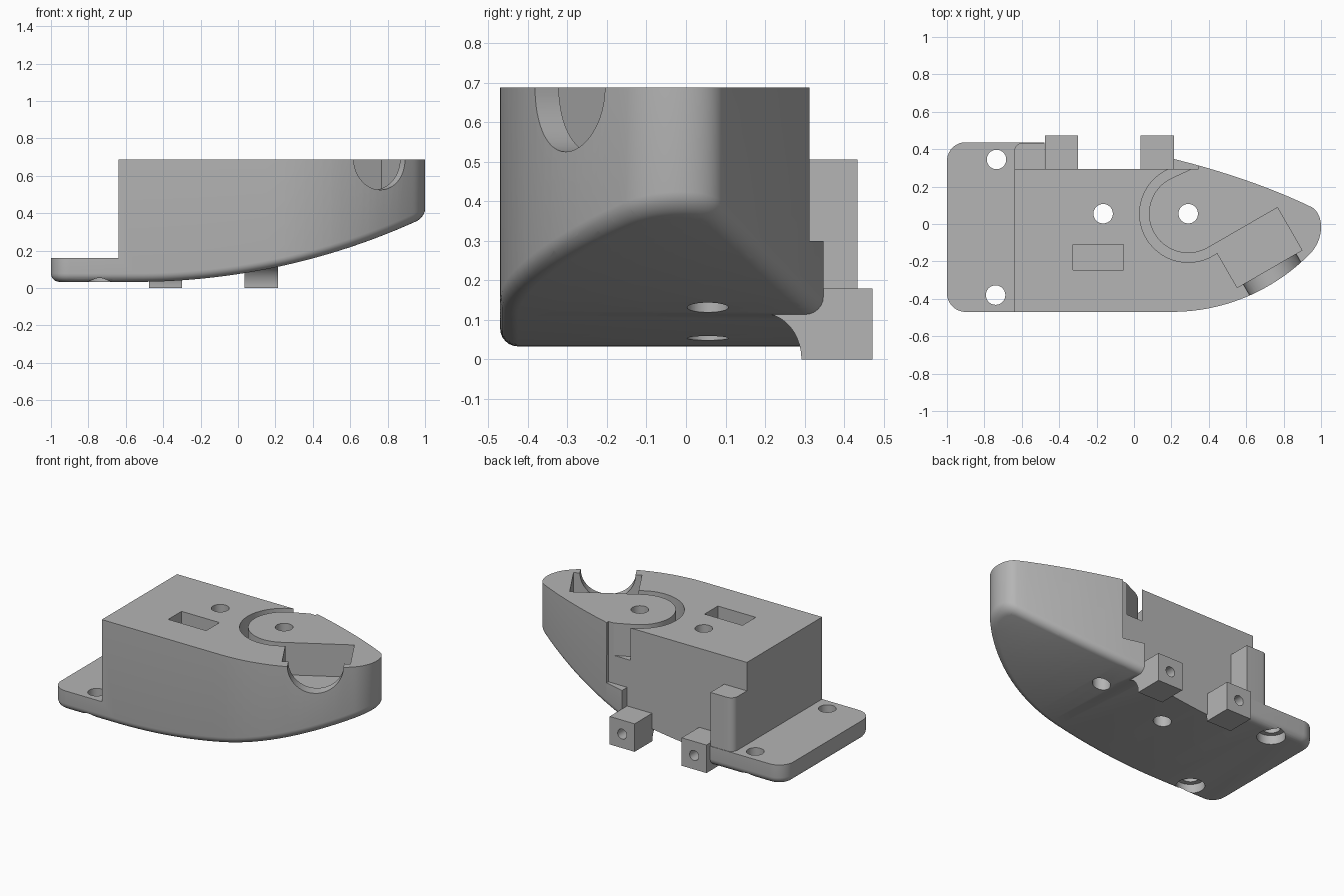
import bpy, bmesh
from math import sin, cos, pi, radians, sqrt
from mathutils import Vector, Matrix
from mathutils.geometry import interpolate_bezier

if "Cube" in bpy.data.objects:
    bpy.data.objects.remove(bpy.data.objects["Cube"])

grey = bpy.data.materials.new("plain grey")
grey.use_nodes = True
grey.diffuse_color = (0.46, 0.46, 0.46, 1)
grey.node_tree.nodes["Principled BSDF"].inputs["Base Color"].default_value = grey.diffuse_color

TOP = 0.688
FILLET = 0.045


def make(name, bm):
    bmesh.ops.recalc_face_normals(bm, faces=bm.faces)
    mesh = bpy.data.meshes.new(name)
    bm.to_mesh(mesh)
    bm.free()
    mesh.materials.append(grey)
    ob = bpy.data.objects.new(name, mesh)
    bpy.context.collection.objects.link(ob)
    return ob


def box(name, x0, x1, y0, y1, z0, z1):
    return prism(name, [(x0, y0), (x1, y0), (x1, y1), (x0, y1)], z0, z1)


def prism(name, pts, z0, z1, matrix=None):
    """Extrude a flat outline from z0 to z1."""
    bm = bmesh.new()
    face = bm.faces.new([bm.verts.new((x, y, z0)) for x, y in pts])
    new = bmesh.ops.extrude_face_region(bm, geom=[face])["geom"]
    bmesh.ops.translate(bm, vec=(0, 0, z1 - z0),
                        verts=[v for v in new if isinstance(v, bmesh.types.BMVert)])
    if matrix:
        bm.transform(matrix)
    return make(name, bm)


def cylinder(name, radius, depth, matrix):
    bm = bmesh.new()
    bmesh.ops.create_cone(bm, cap_ends=True, segments=48, radius1=radius,
                          radius2=radius, depth=depth, matrix=matrix)
    return make(name, bm)


def combine(target, other, operation="DIFFERENCE"):
    mod = target.modifiers.new(other.name, "BOOLEAN")
    mod.operation, mod.solver, mod.object = operation, "EXACT", other
    bpy.context.view_layer.objects.active = target
    bpy.ops.object.modifier_apply(modifier=mod.name)
    bpy.data.objects.remove(other)


def arc(cx, cy, r, a0, a1, n):
    steps = [radians(a0 + (a1 - a0) * i / n) for i in range(n + 1)]
    return [(cx + r * cos(a), cy + r * sin(a)) for a in steps]


def bezier(*pts):
    return [(p.x, p.y) for p in interpolate_bezier(*[Vector((x, y, 0)) for x, y in pts], 20)]


def inset(pts, d):
    """Move a counter-clockwise outline inward by d."""
    out = []
    for i, p in enumerate(pts):
        p, a, b = Vector(p), Vector(pts[i - 1]), Vector(pts[(i + 1) % len(pts)])
        e, f = (p - a).normalized(), (b - p).normalized()
        n = (Vector((-e.y, e.x)) + Vector((-f.y, f.x))).normalized()
        out.append(p + n * d / max(0.5, n.dot(Vector((-e.y, e.x)))))
    return out


def keel(x):
    """Height of the underside, flat at the flange and sweeping up to the nose."""
    d, r = max(0, x + 0.55), 3.65
    return 0.033 + r - sqrt(r * r - d * d)


# Hull: plan outline with a rounded lower edge
outline = (arc(-0.9, -0.37, 0.1, 180, 270, 10)
           + bezier((0.2, -0.47), (0.55, -0.47), (0.8, -0.3), (0.93, -0.17))
           + bezier((0.93, -0.17), (1.02, -0.09), (1.02, 0.05), (0.95, 0.09))[1:]
           + bezier((0.95, 0.09), (0.6, 0.26), (0.1, 0.4), (-0.3, 0.437))[1:]
           + arc(-0.9, 0.337, 0.1, 90, 180, 10))
bm = bmesh.new()
rings = []
for k in range(7):
    a = k * pi / 12
    rings.append([bm.verts.new((x, y, FILLET * (1 - cos(a))))
                  for x, y in inset(outline, FILLET * (1 - sin(a)))])
rings.append([bm.verts.new((x, y, TOP)) for x, y in outline])
n = len(outline)
for low, high in zip(rings, rings[1:]):
    for i in range(n):
        j = (i + 1) % n
        bm.faces.new((low[i], low[j], high[j], high[i]))
bm.faces.new(rings[0][::-1])
bm.faces.new(rings[-1])
for k in range(1, 32):
    bmesh.ops.bisect_plane(bm, geom=bm.verts[:] + bm.edges[:] + bm.faces[:], dist=1e-5,
                           plane_co=(-0.6 + k * 0.05, 0, 0), plane_no=(1, 0, 0))
for v in bm.verts:
    if v.co.z < TOP - 0.01:
        v.co.z += keel(v.co.x)
body = make("hull_body", bm)

# Flange step, rear recess and stepped rear corner
combine(body, box("flange_cut", -1.2, -0.64, -1, 1, 0.16, 1))
combine(body, box("post_cut", -0.7, -0.47, 0.295, 1, 0.16, 1))
combine(body, box("rear_cut", -0.478, 0.212, 0.295, 1, -1, 1))
combine(body, box("corner_cut", 0.2, 0.345, 0.295, 1, 0.3, 1))

# Curved groove around the centre hole, leading to the rear edge
cx, cy = 0.29, 0.055


def groove_side(r):
    pts = arc(cx, cy, r, 115, 300, 40)
    (x0, y0), (x1, y1) = pts[0], pts[-1]
    start = (x0 + 0.3 * cos(radians(25)), y0 + 0.3 * sin(radians(25)))
    end = (x1 + 0.1 * cos(radians(30)), y1 + 0.1 * sin(radians(30)))
    return [start] + pts + [end]


combine(body, prism("groove_cut", groove_side(0.26) + groove_side(0.21)[::-1], 0.48, 0.8))

# Angled pocket with a round opening through the side
turn = Matrix.Translation((0.725, -0.24, 0)) @ Matrix.Rotation(radians(30), 4, "Z")
combine(body, prism("pocket_cut", [(-0.2, 0), (0.2, 0), (0.2, 0.263), (-0.2, 0.263)],
                    0.48, 0.8, turn))
combine(body, cylinder("opening_cut", 0.163, 0.4, turn @ Matrix.Translation((0, -0.18, TOP))
                       @ Matrix.Rotation(pi / 2, 4, "X")))

# Slot and screw holes, the flange holes counterbored from below
combine(body, box("slot_cut", -0.325, -0.055, -0.245, -0.11, TOP - 0.1, 0.8))
for x, y in ((-0.735, 0.345), (-0.74, -0.38), (-0.165, 0.055), (cx, cy)):
    combine(body, cylinder("hole_cut", 0.052, 3, Matrix.Translation((x, y, 0))))
    if x < -0.7:
        combine(body, cylinder("counterbore_cut", 0.083, 0.2, Matrix.Translation((x, y, -0.01))))

# Rear post with a rounded outer corner
post = [(-0.64, 0.28), (-0.478, 0.28), (-0.478, 0.434)] + arc(-0.595, 0.389, 0.045, 90, 180, 8)
combine(body, prism("rear_post", post, 0.1, 0.505), "UNION")

# Two hinge tabs with a curved gusset below and a blind hole behind
side = Matrix(((0, 0, 1, 0), (1, 0, 0, 0), (0, 1, 0, 0), (0, 0, 0, 1)))
profile = (arc(0.195, 0, 0.097, 0, 90, 10)
           + [(0.195, 0.15), (0.292, 0.18), (0.472, 0.18), (0.472, 0)])
profile = [(y, z * 1.2 if y < 0.2925 and z < 0.1 else z) for y, z in profile]
for x0, x1 in ((-0.476, -0.3), (0.035, 0.213)):
    tab = prism("hinge_tab", profile, x0, x1, side)
    place = Matrix.Translation(((x0 + x1) / 2, 0.44, 0.09)) @ Matrix.Rotation(pi / 2, 4, "X")
    combine(tab, cylinder("tab_hole_cut", 0.032, 0.24, place))
    combine(body, tab, "UNION")

# Smooth curved faces, sharp edges kept
bpy.ops.object.select_all(action="DESELECT")
body.select_set(True)
bpy.context.view_layer.objects.active = body
bpy.ops.object.shade_smooth_by_angle(angle=radians(25))
